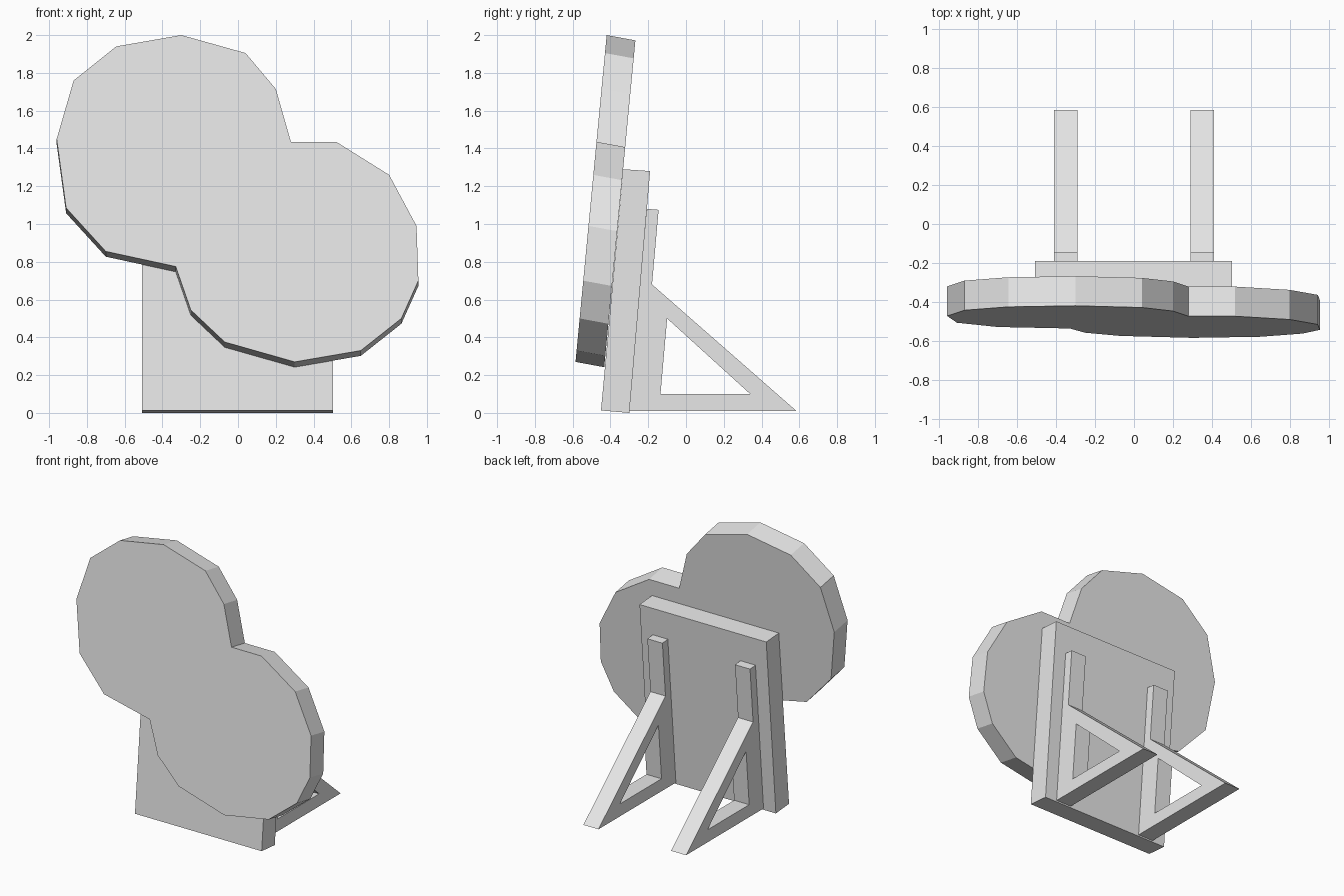
import bpy, bmesh
from mathutils import Vector

cube = bpy.data.objects.get("Cube")
if cube:
    bpy.data.objects.remove(cube, do_unlink=True)

grey = bpy.data.materials.new("plain_grey")
grey.use_nodes = True
grey.diffuse_color = (0.8, 0.8, 0.8, 1)
grey.node_tree.nodes["Principled BSDF"].inputs["Base Color"].default_value = (0.8, 0.8, 0.8, 1)


def extruded(name, loops, offset):
    """Fill closed outlines (inner ones become holes) and extrude by offset."""
    bm = bmesh.new()
    edges = []
    for loop in loops:
        verts = [bm.verts.new(p) for p in loop]
        edges += [bm.edges.new((a, b)) for a, b in zip(verts, verts[1:] + verts[:1])]
    bmesh.ops.triangle_fill(bm, edges=edges, use_beauty=True)
    result = bmesh.ops.extrude_face_region(bm, geom=bm.faces[:], use_keep_orig=True)
    moved = [g for g in result["geom"] if isinstance(g, bmesh.types.BMVert)]
    bmesh.ops.translate(bm, verts=moved, vec=Vector(offset))
    bmesh.ops.recalc_face_normals(bm, faces=bm.faces[:])
    mesh = bpy.data.meshes.new(name)
    bm.to_mesh(mesh)
    bm.free()
    mesh.materials.append(grey)
    obj = bpy.data.objects.new(name, mesh)
    bpy.context.collection.objects.link(obj)
    return obj


# Leaning front board: two overlapping rounded lobes
outline = [(-.30, 2), (.04, 1.905), (.20, 1.715), (.28, 1.435), (.52, 1.435),
           (.80, 1.26), (.945, .99), (.955, .70), (.865, .50), (.65, .33),
           (.30, .27), (-.07, .375), (-.25, .545), (-.33, .775), (-.70, .855),
           (-.91, 1.085), (-.96, 1.45), (-.87, 1.76), (-.645, 1.94)]
lean = 0.0954
board = [(x, -.585 + lean * (z - .27), z) for x, z in outline]
extruded("front_board", [board], (0, .152, -.028))

# Rectangular backing panel
panel = [(-.45, .013), (-.30, 0), (-.19, 1.28), (-.333, 1.29)]
extruded("backing_panel", [[(-.508, y, z) for y, z in panel]], (1.012, 0, 0))

# Pair of triangular rear supports with open centres
support = [(-.30, .01), (.585, .01), (-.18, .68), (-.145, 1.075), (-.207, 1.08)]
opening = [(-.135, .10), (.34, .10), (-.10, .50)]
for name, x in (("right_support", -.41), ("left_support", .29)):
    extruded(name, [[(x, y, z) for y, z in p] for p in (support, opening)], (.12, 0, 0))
